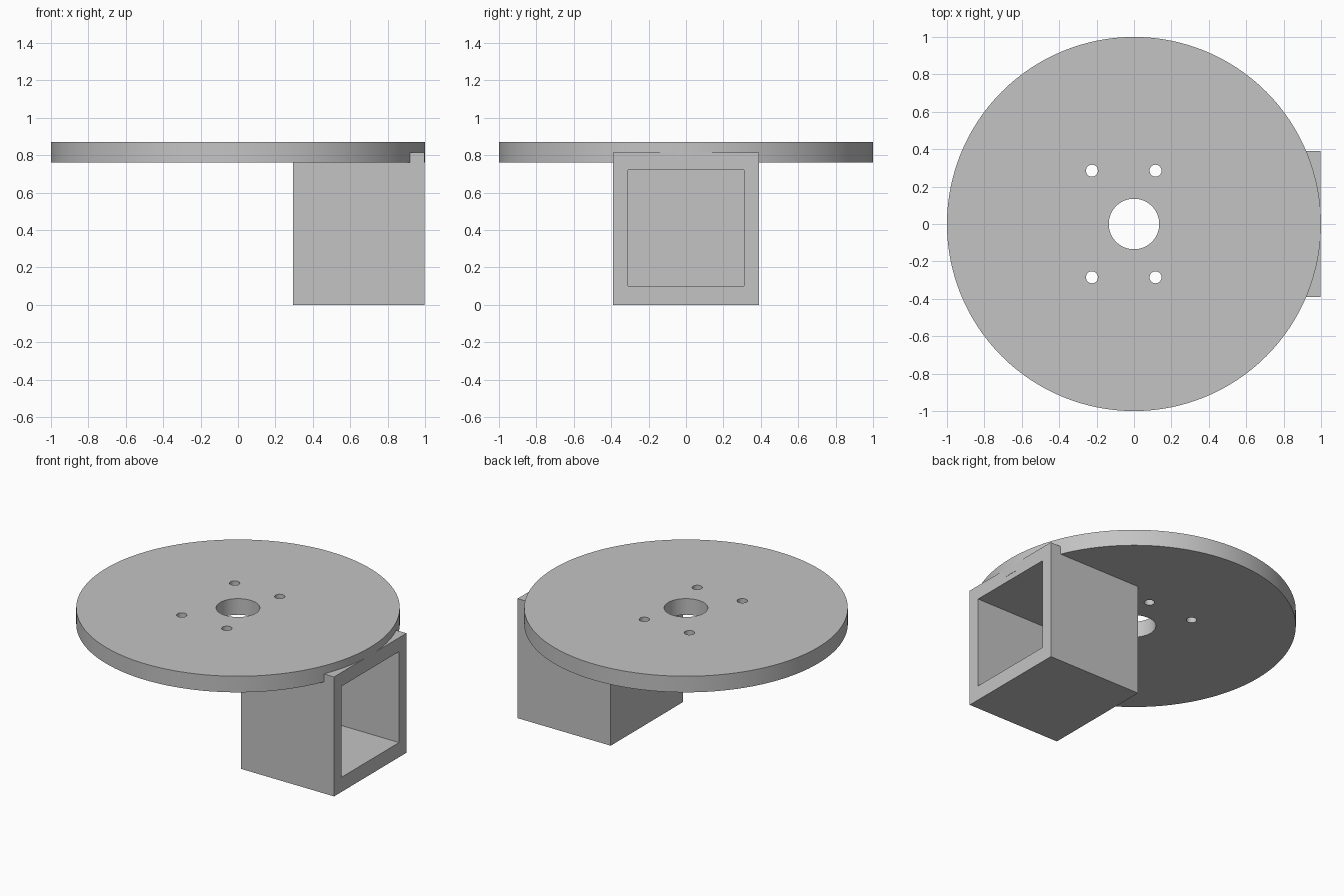
import bpy
from mathutils import Vector

cube = bpy.data.objects.get("Cube")
if cube:
    bpy.data.objects.remove(cube, do_unlink=True)

# Single grey finish
GREY = (0.55, 0.55, 0.55, 1)
grey = bpy.data.materials.new("plain grey")
grey.use_nodes = True
grey.diffuse_color = GREY
grey.node_tree.nodes["Principled BSDF"].inputs["Base Color"].default_value = GREY


def finish(name):
    ob = bpy.context.object
    ob.name = name
    ob.data.materials.append(grey)
    return ob


def cylinder(name, x, y, radius, z0, z1, sides):
    bpy.ops.mesh.primitive_cylinder_add(vertices=sides, radius=radius, depth=z1 - z0,
                                        location=(x, y, (z0 + z1) / 2))
    return finish(name)


def box(name, low, high):
    low, high = Vector(low), Vector(high)
    bpy.ops.mesh.primitive_cube_add(size=1, location=(low + high) / 2)
    ob = finish(name)
    ob.scale = high - low
    bpy.ops.object.transform_apply(location=False, rotation=False, scale=True)
    return ob


def cut(target, cutter):
    cutter.hide_render = True
    mod = target.modifiers.new("cut", "BOOLEAN")
    mod.operation, mod.solver, mod.object = "DIFFERENCE", "EXACT", cutter
    bpy.ops.object.select_all(action="DESELECT")
    target.select_set(True)
    bpy.context.view_layer.objects.active = target
    bpy.ops.object.modifier_apply(modifier=mod.name)
    bpy.data.objects.remove(cutter, do_unlink=True)


# Round plate with a central bore and four bolt holes
plate = cylinder("round_plate", 0, 0, 1, 0.76, 0.87, 128)
cut(plate, cylinder("bore_cutter", 0, 0, 0.135, 0.6, 1, 64))
for x in (-0.225, 0.115):
    for y in (-0.285, 0.285):
        cut(plate, cylinder("bolt_hole_cutter", x, y, 0.032, 0.6, 1, 32))
bpy.ops.object.shade_smooth_by_angle()

# Hollow housing let into the underside of the plate, open at +x
housing = box("housing", (0.295, -0.39, 0), (0.998, 0.39, 0.815))
cut(housing, box("cavity_cutter", (0.39, -0.31, 0.10), (1.2, 0.31, 0.72)))
